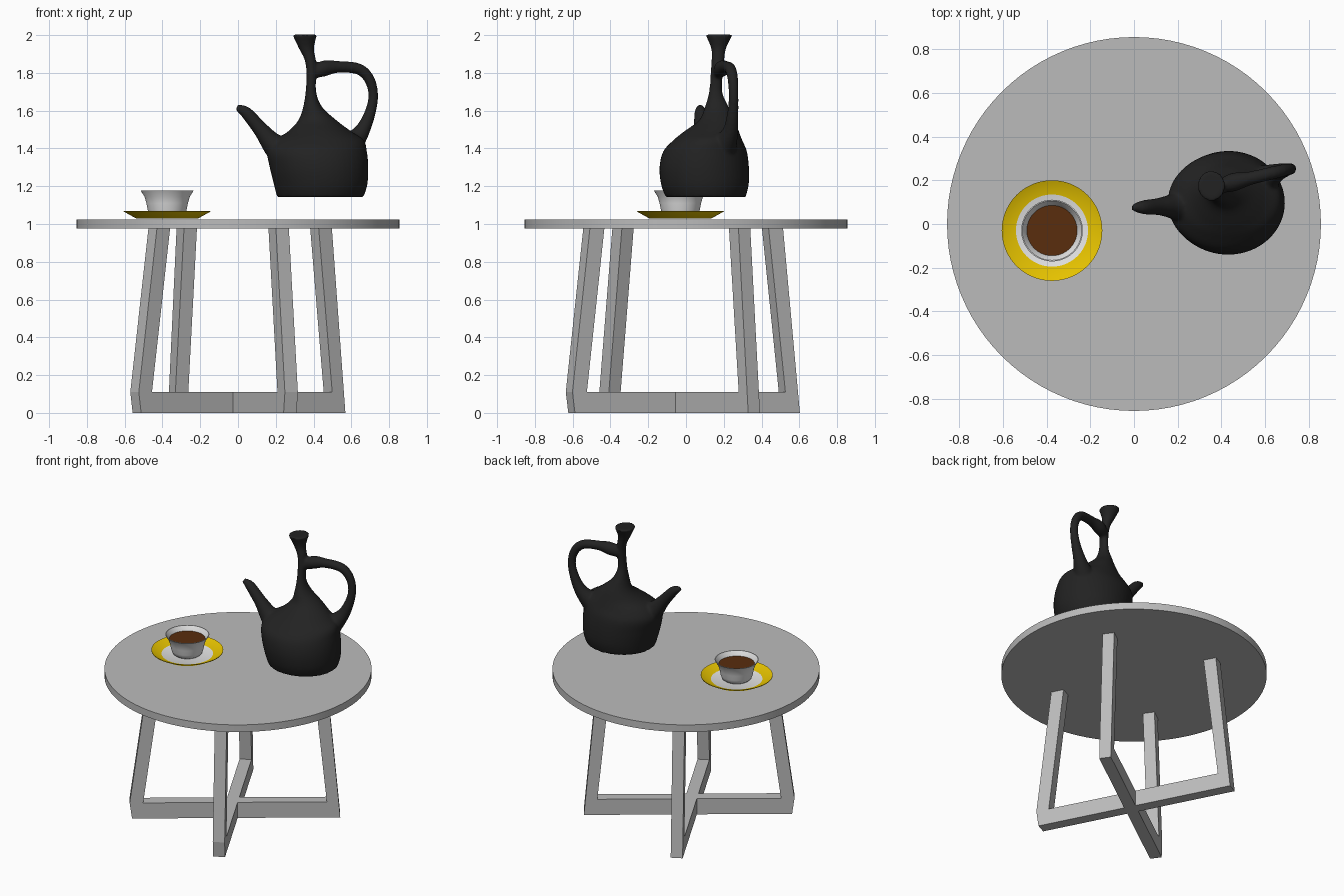
import bpy, bmesh, math
from mathutils import Vector

if "Cube" in bpy.data.objects:
    bpy.data.objects.remove(bpy.data.objects["Cube"])


def material(name, rgb):
    m = bpy.data.materials.new(name)
    m.diffuse_color = (*rgb, 1)
    m.use_nodes = True
    m.node_tree.nodes["Principled BSDF"].inputs["Base Color"].default_value = m.diffuse_color
    return m


GREY = material("table grey", (0.5, 0.5, 0.5))
WHITE = material("porcelain white", (0.78, 0.78, 0.78))
YELLOW = material("yellow", (0.8, 0.55, 0.0))
BROWN = material("coffee brown", (0.1, 0.026, 0.004))
BLACK = material("clay black", (0.016, 0.016, 0.016))


def finish(bm, name, *mats, loc=(0, 0, 0), angle=None):
    bmesh.ops.recalc_face_normals(bm, faces=bm.faces)
    me = bpy.data.meshes.new(name)
    bm.to_mesh(me)
    bm.free()
    for m in mats:
        me.materials.append(m)
    ob = bpy.data.objects.new(name, me)
    ob.location = loc
    bpy.context.collection.objects.link(ob)
    if angle:
        bpy.ops.object.select_all(action='DESELECT')
        ob.select_set(True)
        bpy.context.view_layer.objects.active = ob
        bpy.ops.object.shade_smooth_by_angle(angle=math.radians(angle))
    return ob


def loft(bm, rings):
    """Skin a list of point rings and cap both ends."""
    loops = [[bm.verts.new(p) for p in r] for r in rings]
    n = len(loops[0])
    for a, b in zip(loops, loops[1:]):
        for i in range(n):
            bm.faces.new((a[i], a[(i + 1) % n], b[(i + 1) % n], b[i]))
    bm.faces.new(loops[0][::-1])
    bm.faces.new(loops[-1])


def lathe(name, profile, *mats, loc=(0, 0, 0), seg=72, angle=35, rule=None):
    bm = bmesh.new()
    turn = [2 * math.pi * i / seg for i in range(seg)]
    loft(bm, [[(r * math.cos(t), r * math.sin(t), z) for t in turn] for r, z in profile])
    if rule:
        for f in bm.faces:
            f.material_index = rule(f)
    return finish(bm, name, *mats, loc=loc, angle=angle)


def spline(rows, steps=6):
    """Catmull-Rom through rows of numbers."""
    rows = [Vector(r) for r in rows]
    p = [rows[0]] + rows + [rows[-1]]
    out = []
    for a, b, c, d in zip(p, p[1:], p[2:], p[3:]):
        for k in range(steps):
            t = k / steps
            out.append(0.5 * (2 * b + (c - a) * t + (2 * a - 5 * b + 4 * c - d) * t ** 2
                              + (3 * b - a - 3 * c + d) * t ** 3))
    return out + [rows[-1]]


def tube(bm, rows, seg=20):
    pts = spline(rows)
    rings = []
    for i, p in enumerate(pts):
        tan = (pts[min(i + 1, len(pts) - 1)] - pts[max(i - 1, 0)]).xyz.normalized()
        u = tan.cross(Vector((0, 1, 0))).normalized()
        v = tan.cross(u)
        rings.append([p.xyz + p.w * (u * math.cos(t) + v * math.sin(t))
                      for t in (2 * math.pi * k / seg for k in range(seg))])
    loft(bm, rings)


# Table top
lathe("table_top", [(0.855, 0.975), (0.855, 1.025)], GREY, seg=96)


# Two crossing U-shaped leg frames, each an extruded profile
def leg_frame(name, centre, direction, low, high, w=0.077, d=0.043):
    (l0, l1), (h0, h1) = low, high
    prof = [(l1 + d - 0.015, 0), (l1 + d, 0.11), (h1 + d, 0.976), (h1 - d, 0.976),
            (l1 - d, 0.11), (l0 + d, 0.11), (h0 + d, 0.976), (h0 - d, 0.976), (l0 - d, 0)]
    u = Vector((*direction, 0)).normalized()
    v = Vector((-u.y, u.x, 0)) * w / 2
    c = Vector((*centre, 0))
    bm = bmesh.new()
    loft(bm, [[c + u * a + s * v + Vector((0, 0, z)) for a, z in prof] for s in (-1, 1)])
    finish(bm, name, GREY)


leg_frame("front_back_leg_frame", (-0.028, -0.015), (0.54, -1.05), (-0.632, 0.636), (-0.532, 0.532))
leg_frame("left_right_leg_frame", (0.0, -0.033), (-1.02, -0.735), (-0.630, 0.632), (-0.542, 0.514))

# Saucer with a white well and a yellow sloping rim
CUP = (-0.375, -0.03, 0)
lathe("saucer", [(0.165, 1.03), (0.23, 1.066), (0.23, 1.07), (0.165, 1.042)], YELLOW, WHITE, loc=CUP,
      rule=lambda f: int(len(f.verts) > 4 and f.calc_center_median().z > 1.038))

# Cup and coffee
lathe("cup", [(0.08, 1.04), (0.095, 1.052), (0.103, 1.075), (0.11, 1.11), (0.12, 1.145), (0.141, 1.178),
              (0.136, 1.178), (0.115, 1.146), (0.103, 1.11), (0.085, 1.07)], WHITE, loc=CUP)
lathe("coffee", [(0.106, 1.12), (0.115, 1.148)], BROWN, loc=CUP)

# Coffee pot: body rings (x min, x max, y min, y max, z)
bm = bmesh.new()
body = [(0.207, 0.665, -0.108, 0.316, 1.143), (0.19, 0.685, -0.132, 0.332, 1.21),
        (0.168, 0.69, -0.14, 0.333, 1.30), (0.155, 0.682, -0.12, 0.322, 1.385),
        (0.195, 0.665, -0.065, 0.297, 1.445), (0.265, 0.60, -0.01, 0.28, 1.49),
        (0.32, 0.52, 0.07, 0.258, 1.55), (0.345, 0.445, 0.1, 0.225, 1.62),
        (0.358, 0.414, 0.122, 0.192, 1.70), (0.362, 0.415, 0.13, 0.195, 1.80),
        (0.352, 0.412, 0.135, 0.203, 1.87), (0.322, 0.402, 0.133, 0.212, 1.93),
        (0.288, 0.418, 0.103, 0.247, 2.003)]
seg = 48
loft(bm, [[((a + b) / 2 + (b - a) / 2 * math.cos(t), (c + d) / 2 + (d - c) / 2 * math.sin(t), z)
           for t in (2 * math.pi * k / seg for k in range(seg))] for a, b, c, d, z in spline(body)])
# Spout and handle paths (x, y, z, radius)
tube(bm, [(0.32, 0.09, 1.34, 0.13), (0.2, 0.082, 1.41, 0.068), (0.125, 0.08, 1.495, 0.042),
          (0.05, 0.077, 1.583, 0.033), (0.015, 0.076, 1.608, 0.024), (-0.008, 0.075, 1.617, 0.014)])
tube(bm, [(0.385, 0.165, 1.79, 0.025), (0.45, 0.19, 1.822, 0.042), (0.535, 0.21, 1.832, 0.031),
          (0.64, 0.235, 1.82, 0.03), (0.696, 0.248, 1.765, 0.028), (0.716, 0.252, 1.68, 0.026),
          (0.698, 0.248, 1.585, 0.03), (0.655, 0.235, 1.49, 0.042), (0.59, 0.2, 1.41, 0.07)])
pot = finish(bm, "coffee_pot", BLACK)
# Fuse the parts and soften the joins
rm = pot.modifiers.new("fuse", 'REMESH')
rm.mode = 'VOXEL'
rm.voxel_size = 0.009
rm.use_smooth_shade = True
sm = pot.modifiers.new("soften", 'SMOOTH')
sm.factor = 0.5
sm.iterations = 4
